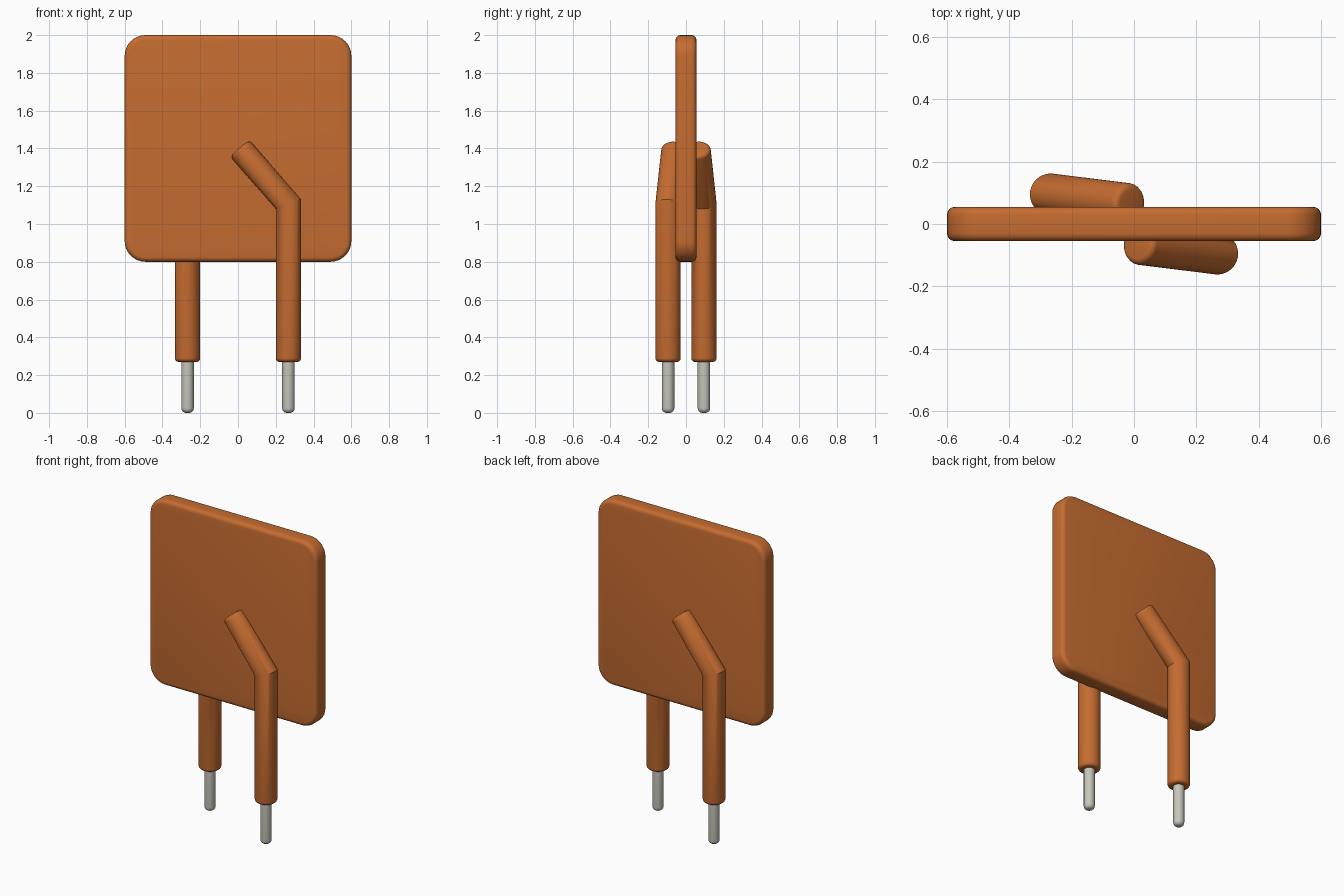
import bpy, bmesh, math
from mathutils import Vector, Matrix

cube = bpy.data.objects.get("Cube")
if cube:
    bpy.data.objects.remove(cube)


def material(name, colour):
    m = bpy.data.materials.new(name)
    m.use_nodes = True
    m.diffuse_color = (*colour, 1)
    m.node_tree.nodes["Principled BSDF"].inputs["Base Color"].default_value = (*colour, 1)
    return m


orange = material("orange coating", (0.56, 0.15, 0.03))
metal = material("tinned metal", (0.58, 0.57, 0.5))


def finish(name, bm, mat, turn=0.0):
    bmesh.ops.recalc_face_normals(bm, faces=bm.faces)
    bm.transform(Matrix.Rotation(turn, 4, "Z"))
    mesh = bpy.data.meshes.new(name)
    bm.to_mesh(mesh)
    bm.free()
    mesh.materials.append(mat)
    obj = bpy.data.objects.new(name, mesh)
    bpy.context.collection.objects.link(obj)
    bpy.ops.object.select_all(action="DESELECT")
    obj.select_set(True)
    bpy.context.view_layer.objects.active = obj
    return obj


def smooth():
    bpy.ops.object.shade_smooth_by_angle(angle=math.radians(30))


def skin(rings):
    """Join rings of points into a capped tube."""
    bm = bmesh.new()
    loops = [[bm.verts.new(p) for p in ring] for ring in rings]
    for a, b in zip(loops, loops[1:]):
        for i in range(len(a)):
            j = (i + 1) % len(a)
            bm.faces.new((a[i], a[j], b[j], b[i]))
    bm.faces.new(loops[0])
    bm.faces.new(loops[-1])
    return bm


def circle(centre, radius, sides=32):
    steps = [math.tau * i / sides for i in range(sides)]
    return [centre + Vector((math.cos(t), math.sin(t), 0)) * radius for t in steps]


def slide(points, direction, plane_point, normal):
    """Move points along a direction until they meet a plane."""
    return [p + direction * ((plane_point - p).dot(normal) / direction.dot(normal))
            for p in points]


def arc(steps=5):
    return [math.pi / 2 * i / steps for i in range(steps + 1)]


# Square coated body with rounded corners and softened rims
HALF, THICK, CORNER = 0.6, 0.055, 0.11
bm = bmesh.new()
bmesh.ops.create_cube(bm, size=1)
bm.transform(Matrix.Translation((0, 0, 1.4)) @ Matrix.Diagonal((2 * HALF, 2 * THICK, 2 * HALF, 1)))
uprights = [e for e in bm.edges if abs(e.verts[0].co.y - e.verts[1].co.y) > 0.01]
bmesh.ops.bevel(bm, geom=uprights, offset=CORNER, segments=8, profile=0.5, affect="EDGES")
rims = [e for e in bm.edges if abs(e.verts[0].co.y - e.verts[1].co.y) < 0.001]
bmesh.ops.bevel(bm, geom=rims, offset=0.025, segments=4, profile=0.5, affect="EDGES")
finish("coated_body", bm, orange)
smooth()

# Bent coated leads and bare pins, one on each face
R, ROUND = 0.067, 0.02
foot = Vector((0.267, -0.095, 0.27))
bend = Vector((0.267, -0.095, 1.105))
tip = Vector((0.01, -0.063, 1.4))
up = Vector((0, 0, 1))
lean = (tip - bend).normalized()

for side, turn in (("front", 0.0), ("back", math.pi)):
    rings = [circle(foot + up * ROUND * (1 - math.sin(t)), R - ROUND * (1 - math.cos(t)))
             for t in reversed(arc())]
    joint = slide(circle(bend, R), up, bend, (up + lean).normalized())
    rings.append(joint)
    end = slide(joint, lean, tip, lean)
    for t in arc():
        scale = 1 - ROUND * (1 - math.cos(t)) / R
        back = lean * ROUND * (1 - math.sin(t))
        rings.append([tip - back + (p - tip) * scale for p in end])
    finish(side + "_coated_lead", skin(rings), orange, turn)
    smooth()

    r = 0.033
    base = Vector((foot.x, foot.y, 0))
    soft = 0.025
    rings = [circle(base + up * soft * (1 - math.sin(t)), r - soft * (1 - math.cos(t)), 24)
             for t in reversed(arc())]
    rings.append(circle(foot + up * 0.03, r, 24))
    finish(side + "_metal_pin", skin(rings), metal, turn)
    smooth()
